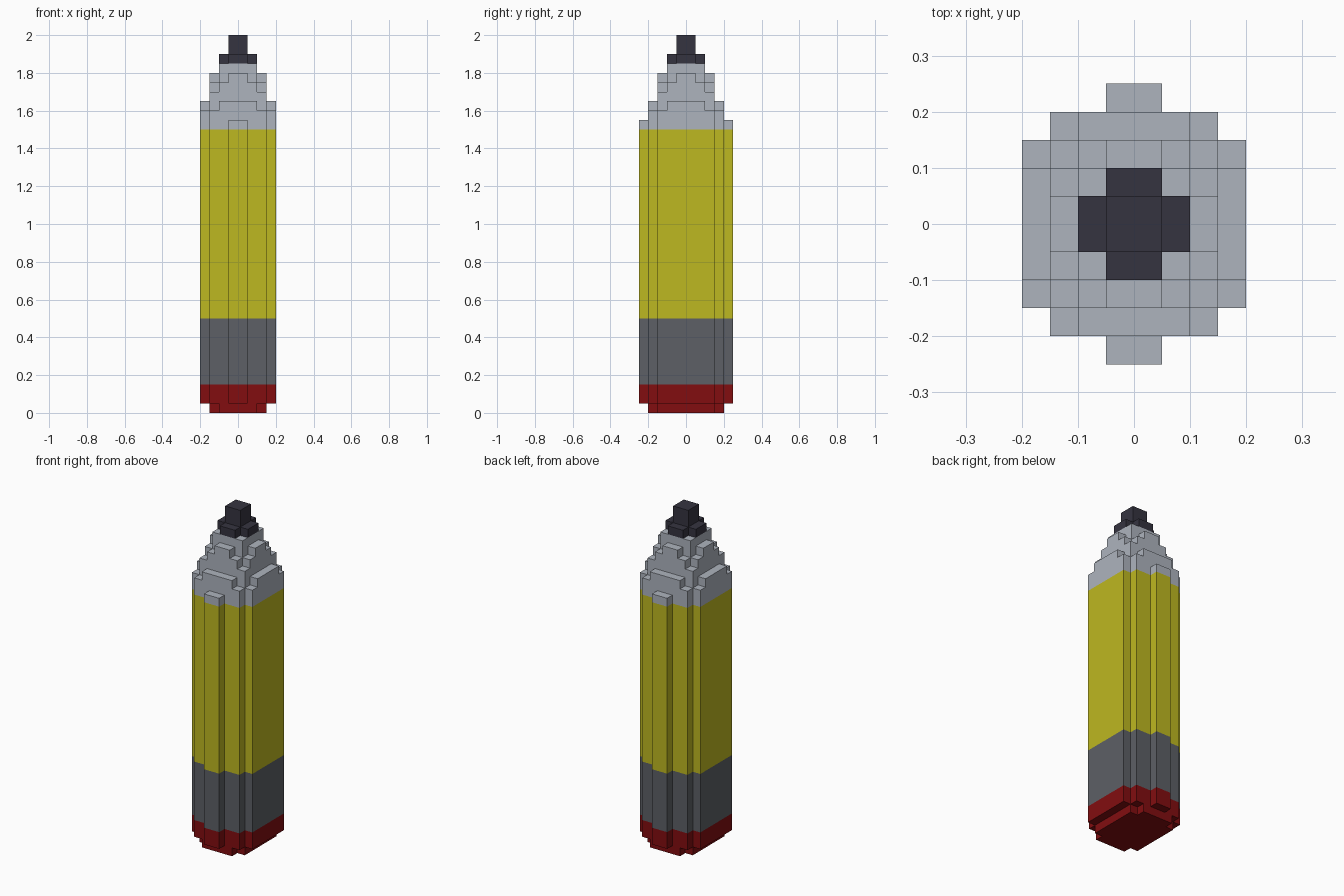
import bpy
import bmesh

cube = bpy.data.objects.get("Cube")
if cube:
    bpy.data.objects.remove(cube, do_unlink=True)

U = 0.05  # block size


def material(name, rgb):
    mat = bpy.data.materials.new(name)
    mat.use_nodes = True
    mat.diffuse_color = (*rgb, 1)
    mat.node_tree.nodes["Principled BSDF"].inputs["Base Color"].default_value = (*rgb, 1)
    return mat


def outline(steps):
    """Stepped outline from nested half-extents (x, y), widest x first."""
    quarter = []
    last_y = 0
    for x, y in steps:
        if last_y:
            quarter.append((x, last_y))
        quarter.append((x, y))
        last_y = y
    left = [(-x, y) for x, y in reversed(quarter)]
    half = quarter + left
    return half + [(-x, -y) for x, y in half]


def stepped_part(name, mat, layers):
    """Stack extruded layers (steps, bottom, top), all measured in blocks."""
    bm = bmesh.new()
    for steps, z0, z1 in layers:
        base = bm.faces.new([bm.verts.new((x * U, y * U, z0 * U)) for x, y in outline(steps)])
        geom = bmesh.ops.extrude_face_region(bm, geom=[base], use_keep_orig=True)["geom"]
        top = [v for v in geom if isinstance(v, bmesh.types.BMVert)]
        bmesh.ops.translate(bm, verts=top, vec=(0, 0, (z1 - z0) * U))
    bmesh.ops.recalc_face_normals(bm, faces=bm.faces)
    mesh = bpy.data.meshes.new(name)
    bm.to_mesh(mesh)
    bm.free()
    mesh.materials.append(mat)
    obj = bpy.data.objects.new(name, mesh)
    bpy.context.collection.objects.link(obj)
    return obj


red = material("eraser red", (0.223, 0.004, 0.005))
dark_grey = material("ferrule grey", (0.109, 0.117, 0.133))
yellow = material("barrel yellow", (0.515, 0.479, 0.015))
pale_grey = material("sharpened pale grey", (0.423, 0.456, 0.515))
charcoal = material("lead charcoal", (0.036, 0.034, 0.051))

# Cross-sections, in blocks
FULL = [(4, 3), (3, 4), (1, 5)]
ROUND = [(4, 3), (3, 4)]
SMALLER = [(4, 2), (3, 3), (2, 4)]
FOOT = [(3, 3), (2, 4)]

# Shaft, from the eraser up
stepped_part("eraser", red, [(FOOT, 0, 1), (FULL, 1, 3)])
stepped_part("ferrule", dark_grey, [(FULL, 3, 10)])
stepped_part("barrel", yellow, [(FULL, 10, 30)])

# Sharpened cone, narrowing in block steps
stepped_part("sharpened_cone", pale_grey, [
    (FULL, 30, 31),
    (ROUND, 31, 32),
    (SMALLER, 32, 33),
    ([(3, 3)], 33, 34),
    ([(3, 2), (2, 3)], 34, 35),
    ([(3, 1), (2, 2), (1, 3)], 35, 36),
    ([(2, 2)], 36, 37),
])

# Lead point
stepped_part("lead_point", charcoal, [
    ([(2, 1), (1, 2)], 37, 38),
    ([(1, 1)], 38, 40),
])
